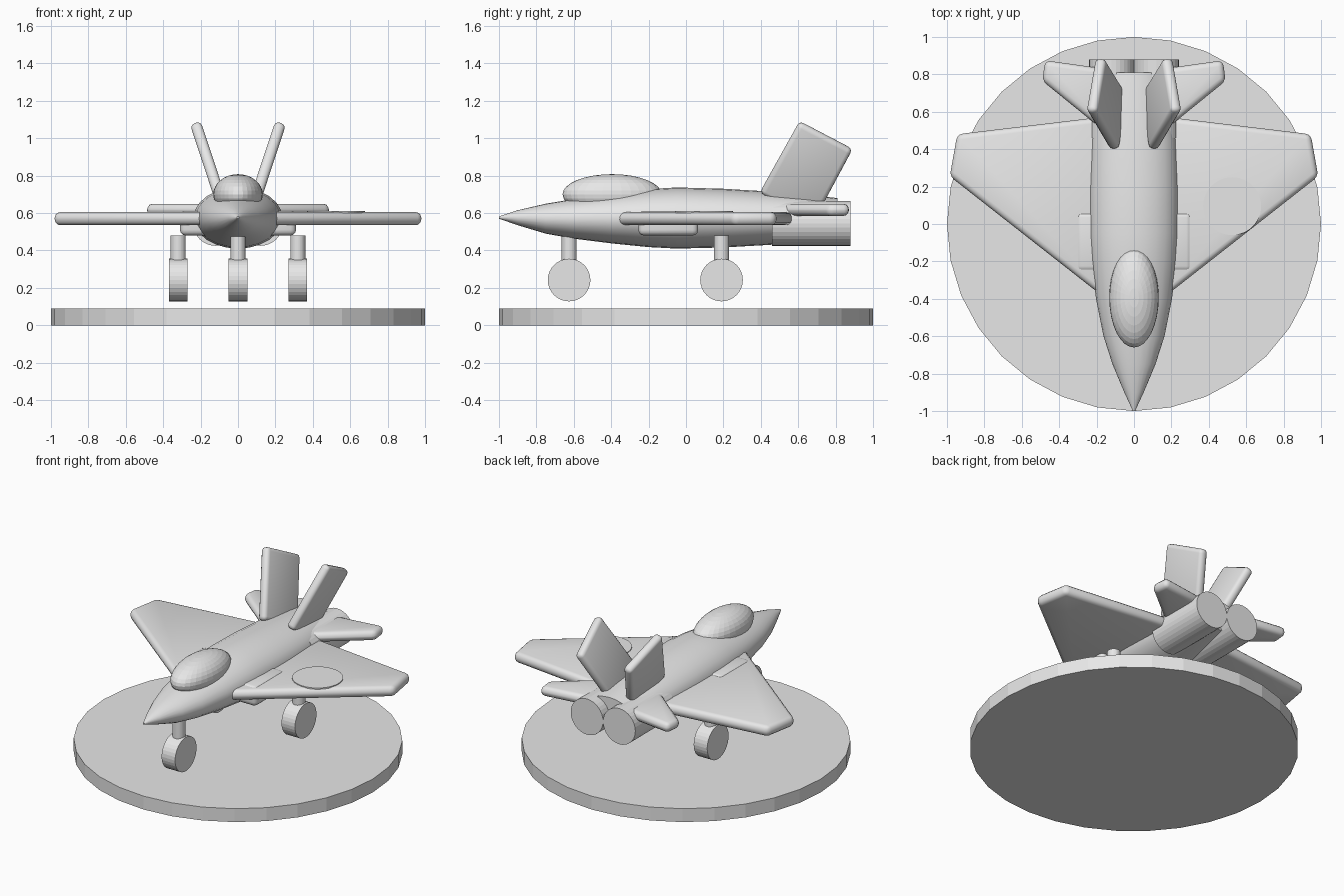
import bpy, bmesh, math
from mathutils import Matrix, Vector

cube = bpy.data.objects.get("Cube")
if cube:
    bpy.data.objects.remove(cube, do_unlink=True)

grey = bpy.data.materials.new("plain_grey")
grey.use_nodes = True
grey.diffuse_color = (0.8, 0.8, 0.8, 1)
grey.node_tree.nodes["Principled BSDF"].inputs["Base Color"].default_value = (0.8, 0.8, 0.8, 1)


def finish(name, bm, smooth=None):
    """Turn a bmesh into a named object, smoothed below the given angle."""
    bmesh.ops.recalc_face_normals(bm, faces=bm.faces[:])
    mesh = bpy.data.meshes.new(name)
    bm.to_mesh(mesh)
    bm.free()
    mesh.materials.append(grey)
    obj = bpy.data.objects.new(name, mesh)
    bpy.context.collection.objects.link(obj)
    if smooth:
        bpy.ops.object.select_all(action="DESELECT")
        obj.select_set(True)
        bpy.context.view_layer.objects.active = obj
        bpy.ops.object.shade_smooth_by_angle(angle=math.radians(smooth))
    return obj


def cylinder(name, centre, radius, depth, axis="Z", sides=32):
    turn = {"X": Matrix.Rotation(math.pi / 2, 4, "Y"),
            "Y": Matrix.Rotation(math.pi / 2, 4, "X"),
            "Z": Matrix.Identity(4)}[axis]
    bm = bmesh.new()
    bmesh.ops.create_cone(bm, cap_ends=True, segments=sides, radius1=radius, radius2=radius,
                          depth=depth, matrix=Matrix.Translation(centre) @ turn)
    return finish(name, bm)


def rounded_slab(name, outline, thickness, bevel=0.03):
    """Flat outline thickened evenly about its plane, with rounded edges."""
    bm = bmesh.new()
    pts = [Vector(p) for p in outline]
    normal = (pts[1] - pts[0]).cross(pts[2] - pts[1]).normalized()
    face = bm.faces.new([bm.verts.new(p - normal * thickness / 2) for p in pts])
    new = bmesh.ops.extrude_face_region(bm, geom=[face], use_keep_orig=True)["geom"]
    bmesh.ops.translate(bm, vec=normal * thickness,
                        verts=[v for v in new if isinstance(v, bmesh.types.BMVert)])
    bmesh.ops.recalc_face_normals(bm, faces=bm.faces[:])
    bmesh.ops.bevel(bm, geom=bm.edges[:], offset=bevel, segments=3, profile=0.5,
                    affect="EDGES", clamp_overlap=True)
    return finish(name, bm, 35)


# Display base
cylinder("display_base", (0, 0, 0.045), 1.0, 0.09)

# Fuselage: oval sections as (y, half width, bottom, top)
sections = [(-1.0, 0.006, 0.57, 0.582), (-0.9, 0.052, 0.535, 0.615), (-0.75, 0.115, 0.49, 0.65),
            (-0.6, 0.163, 0.463, 0.675), (-0.4, 0.203, 0.438, 0.703), (-0.2, 0.228, 0.418, 0.728),
            (-0.05, 0.238, 0.41, 0.737), (0.2, 0.238, 0.416, 0.73), (0.45, 0.228, 0.43, 0.715),
            (0.65, 0.2, 0.455, 0.698), (0.81, 0.165, 0.48, 0.68)]
bm = bmesh.new()
sides = 24
rings = []
for y, half, low, high in sections:
    angles = [2 * math.pi * i / sides for i in range(sides)]
    rings.append([bm.verts.new((half * math.cos(a), y,
                                (low + high) / 2 + (high - low) / 2 * math.sin(a))) for a in angles])
for a, b in zip(rings, rings[1:]):
    for i in range(sides):
        j = (i + 1) % sides
        bm.faces.new((a[i], a[j], b[j], b[i]))
bm.faces.new(rings[0])
bm.faces.new(rings[-1])
finish("fuselage", bm, 50)

# Canopy
bm = bmesh.new()
bmesh.ops.create_uvsphere(bm, u_segments=32, v_segments=16, radius=1,
                          matrix=Matrix.Translation((0, -0.395, 0.7))
                          @ Matrix.Diagonal((0.132, 0.265, 0.108, 1)))
finish("canopy", bm)

# Paired parts
for s, side in ((1, "left"), (-1, "right")):
    wing = [(0.15, -0.4), (0.985, 0.255), (0.945, 0.48), (0.15, 0.575)]
    rounded_slab(side + "_wing", [(s * x, y, 0.57) for x, y in wing], 0.07)

    tail = [(0.12, 0.465), (0.49, 0.765), (0.475, 0.875), (0.12, 0.825)]
    rounded_slab(side + "_tailplane", [(s * x, y, 0.617) for x, y in tail], 0.065)

    # Fins lean outwards with height
    fin = [(0.395, 0.71), (0.607, 1.09), (0.89, 0.942), (0.685, 0.56)]
    rounded_slab(side + "_fin", [(s * (0.105 + (z - 0.71) * 0.33), y, z) for y, z in fin],
                 0.06, 0.025)

    intake = [(0.12, -0.255), (0.31, -0.255), (0.31, 0.065), (0.12, 0.065)]
    rounded_slab(side + "_intake", [(s * x, y, 0.546) for x, y in intake], 0.132)

    cylinder(side + "_engine", (s * 0.12, 0.67, 0.545), 0.12, 0.42, "Y")

# Round marking on the left wing
cylinder("wing_marking", (0.525, 0.095, 0.606), 0.155, 0.009, sides=48)

# Landing gear
for name, x, y in (("nose", 0, -0.625), ("left", 0.32, 0.19), ("right", -0.32, 0.19)):
    cylinder(name + "_strut", (x, y, 0.39), 0.04, 0.18)
    cylinder(name + "_wheel", (x, y, 0.242), 0.114, 0.1, "X")
